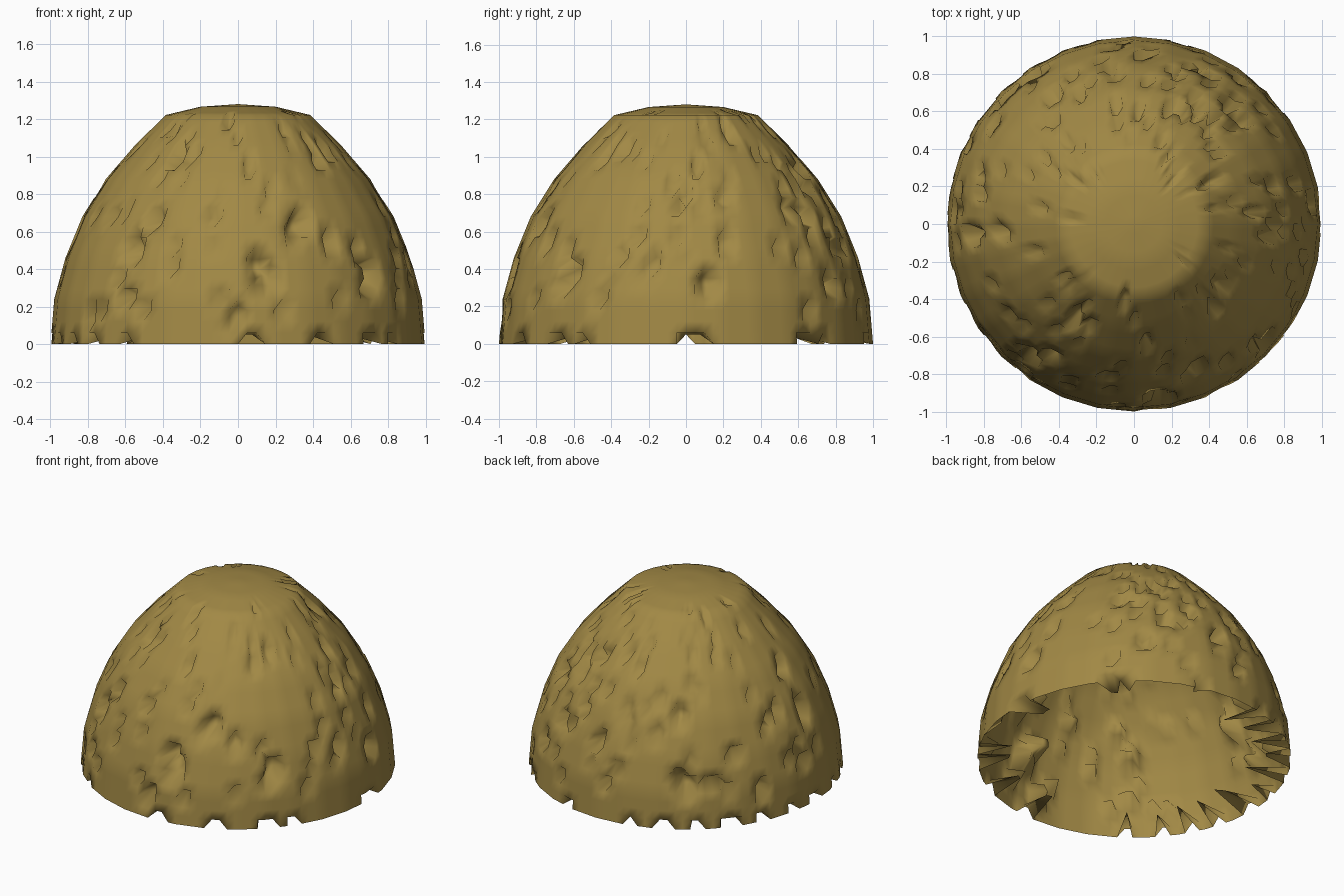
import bpy, math, random
from mathutils import Vector

if "Cube" in bpy.data.objects:
    bpy.data.objects.remove(bpy.data.objects["Cube"])

random.seed(11)
SIDES, SUB = 32, 4
# Dome profile (radius, height), rim to crown
PROFILE = [(1, 0), (0.98, 0.24), (0.92, 0.46), (0.83, 0.68), (0.705, 0.88),
           (0.55, 1.06), (0.385, 1.222), (0.2, 1.266), (0.0, 1.28)]
# Directions of the rim notches in degrees, and their widths in grid columns
NOTCHES = [(0, 3), (38, 2), (48, 1), (75, 1), (103, 1), (116, 2), (128, 1),
           (142, 2), (156, 1), (170, 1), (180, 2), (197, 1), (209, 1),
           (220, 1), (234, 1), (273, 2), (294, 2), (315, 2), (325, 1)]
COLS, ROWS = SIDES * SUB, (len(PROFILE) - 1) * SUB


def corner(i, r):
    a = 2 * math.pi * i / SIDES
    return Vector((r * math.cos(a), r * math.sin(a), 0))


def point(col, row):
    k, t = divmod(row, SUB)
    r0, z0 = PROFILE[k]
    r1, z1 = PROFILE[min(k + 1, len(PROFILE) - 1)]
    t /= SUB
    r, z = r0 + (r1 - r0) * t, z0 + (z1 - z0) * t
    i, s = divmod(col, SUB)
    p = corner(i, r).lerp(corner(i + 1, r), s / SUB)
    p.z = z
    return p


# Random dents: small patches of the grid tucked inward and slightly up
push = {}
for _ in range(200):
    c, r = random.randrange(COLS), random.randint(2, ROWS - 7)
    w, h = random.choice([1, 1, 1, 2]), random.choice([1, 1, 1, 2])
    radius = point(c, r).xy.length
    depth = random.uniform(0.06, 0.2) * radius
    for i in range(w):
        for j in range(h):
            push[((c + i) % COLS, r + j)] = (depth * random.uniform(0.7, 1),
                                             0.035 * radius)

# Ragged notches along the rim, folded in and up
for angle, width in NOTCHES:
    c = round(angle / 360 * COLS)
    depth = random.uniform(0.15, 0.33)
    for i in range(width):
        push[((c + i) % COLS, 0)] = (depth * random.uniform(0.8, 1), 0.05)

verts = []
for row in range(ROWS):
    for col in range(COLS):
        p = point(col, row)
        d, up = push.get((col, row), (0, 0))
        inward = (Vector((0, 0, 0.45 * p.z)) - p).normalized()
        verts.append(p + inward * d + Vector((0, 0, up)))
verts.append(Vector((0, 0, PROFILE[-1][1])))

faces = []
for row in range(ROWS):
    for col in range(COLS):
        a, b = row * COLS + col, row * COLS + (col + 1) % COLS
        if row < ROWS - 1:
            faces.append((a, b, b + COLS, a + COLS))
        else:
            faces.append((a, b, len(verts) - 1))

# Open straw dome
mesh = bpy.data.meshes.new("straw_dome")
mesh.from_pydata(verts, [], faces)
mesh.update()
dome = bpy.data.objects.new("straw_dome", mesh)
bpy.context.collection.objects.link(dome)
mat = bpy.data.materials.new("straw")
mat.diffuse_color = (0.36, 0.25, 0.06, 1)
mat.use_nodes = True
mat.node_tree.nodes["Principled BSDF"].inputs["Base Color"].default_value = mat.diffuse_color
mesh.materials.append(mat)
bpy.context.view_layer.objects.active = dome
dome.select_set(True)
bpy.ops.object.shade_smooth()
